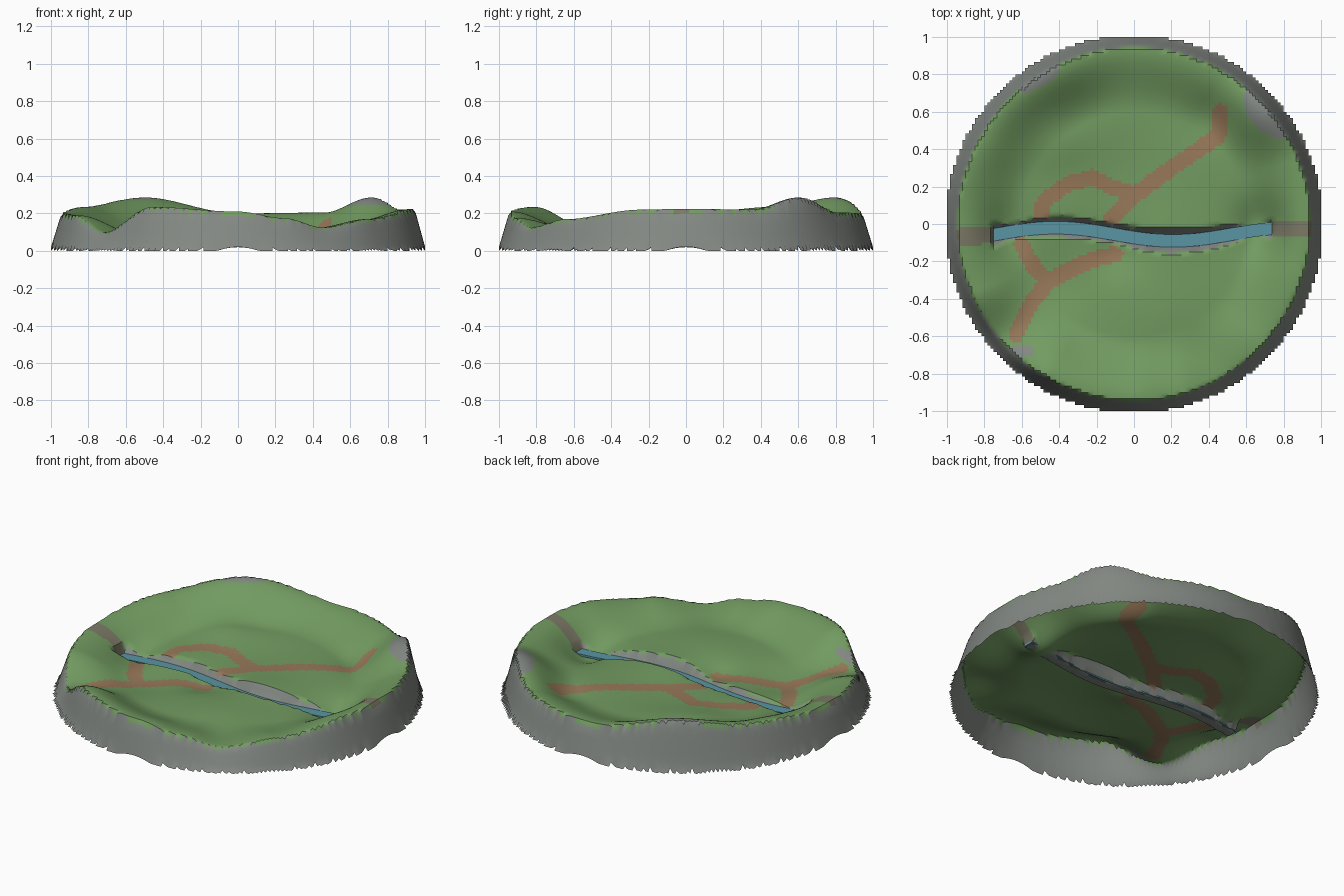
import bpy, bmesh, math
from mathutils import Vector

if "Cube" in bpy.data.objects:
    bpy.data.objects.remove(bpy.data.objects["Cube"])

N = 120                      # grid cells per side
WATER_Z = 0.066
X0, X1 = -0.75, 0.74         # river ends


def material(name, rgb):
    m = bpy.data.materials.new(name)
    m.diffuse_color = (*rgb, 1)
    m.use_nodes = True
    m.node_tree.nodes["Principled BSDF"].inputs["Base Color"].default_value = m.diffuse_color
    return m


def smooth(a, b, t):
    t = min(1, max(0, (t - a) / (b - a)))
    return t * t * (3 - 2 * t)


# rim height by compass angle in degrees
RIM = [(0, .225), (22, .22), (40, .285), (60, .205), (90, .2), (122, .285),
       (150, .235), (180, .2), (203, .19), (221, .1), (241, .235), (270, .21),
       (285, .175), (299, .125), (318, .17), (345, .22), (360, .225)]
# soft hills and hollows inside: x, y, radius, height
HILLS = [(-.42, .45, .2, .045), (-.1, .6, .25, .02), (.2, -.03, .2, .018),
         (.15, -.42, .28, .03), (.45, .6, .15, -.035), (-.45, -.3, .2, -.035),
         (-.72, -.05, .15, -.05), (.72, -.02, .16, -.09), (-.35, .1, .14, .012),
         (.3, .35, .25, .012), (-.1, -.16, .12, -.03)]


def rim(a):
    for (a0, h0), (a1, h1) in zip(RIM, RIM[1:]):
        if a0 <= a <= a1:
            return h0 + (h1 - h0) * smooth(a0, a1, a)


def river_y(x):
    return -.055 + .035 * math.cos(5 * (x + .42))


def ground(x, y):
    r = math.hypot(x, y)
    w = smooth(.6, .93, r)
    h = .1 + (rim(math.degrees(math.atan2(y, x)) % 360) - .1) * w
    for cx, cy, s, k in HILLS:
        h += (1 - w) * k * math.exp(-((x - cx) ** 2 + (y - cy) ** 2) / s ** 2)
    return h


def trench(x, y):            # sloping banks on both sides of the bed
    if not X0 <= x <= X1:
        return 9
    return WATER_Z - .015 + 2 * max(0, abs(y - river_y(x)) - .032)


def height(x, y):
    r = math.hypot(x, y)     # steep skirt down to the base
    return min(ground(x, y), trench(x, y)) * min(1, max(0, (1.006 - r) / .062))


PATHS = [[(.46, .6), (.45, .47), (.2, .3), (0, .15), (-.12, .03)],
         [(0, .16), (-.12, .2), (-.22, .25), (-.36, .21), (-.48, .12), (-.5, .03)],
         [(-.1, -.16), (-.25, -.2), (-.45, -.3), (-.55, -.42), (-.63, -.59)],
         [(-.46, -.3), (-.53, -.24), (-.6, -.11)]]
FORDS = [[(-.93, -.07), (-.76, -.06)], [(.75, -.02), (.93, -.02)]]


def near(p, lines, d):
    for line in lines:
        for a, b in zip(line, line[1:]):
            a, b = Vector(a), Vector(b)
            t = min(1, max(0, (p - a).dot(b - a) / (b - a).length_squared))
            if (p - a - (b - a) * t).length < d:
                return True
    return False


def surface(c):
    """material slot for a face centre: 0 grass, 1 path, 2 rock, 3 dry bed"""
    x, y, p = c.x, c.y, Vector((c.x, c.y))
    if p.length > .945 or trench(x, y) < ground(x, y):
        return 2
    if near(p, FORDS, .045):
        return 3
    if near(p, PATHS, .042):
        return 1
    h = ground(x, y)
    if h > (.245 if x > 0 else .275):
        return 2
    return 2 if ((x + .6) / .07) ** 2 + ((y + .68) / .03) ** 2 < 1 else 0


# terrain with its skirt: round patch of a square grid, open underneath
bm = bmesh.new()
pos = [-1 + 2 * i / N for i in range(N + 1)]
verts = {}


def vert(i, j):
    if (i, j) not in verts:
        x, y = pos[i], pos[j]
        verts[i, j] = bm.verts.new((x, y, height(x, y)))
    return verts[i, j]


for i in range(N):
    for j in range(N):
        quad = [(i, j), (i + 1, j), (i + 1, j + 1), (i, j + 1)]
        if min(math.hypot(pos[a], pos[b]) for a, b in quad) < 1:
            f = bm.faces.new([vert(a, b) for a, b in quad])
            f.material_index = surface(f.calc_center_median())
mesh = bpy.data.meshes.new("terrain")
bm.to_mesh(mesh)
bm.free()
for m in (material("grass", (.17, .33, .12)), material("path", (.31, .19, .10)),
          material("rock", (.23, .25, .23)), material("dry_bed", (.20, .19, .13))):
    mesh.materials.append(m)
terrain = bpy.data.objects.new("terrain", mesh)
bpy.context.collection.objects.link(terrain)

# water: thin winding ribbon in the trench
bm = bmesh.new()
rows = []
for k in range(61):
    x = X0 + (X1 - X0) * k / 60
    rows.append([bm.verts.new((x, river_y(x) + s * .034, z))
                 for s, z in ((-1, WATER_Z), (1, WATER_Z),
                              (1, WATER_Z - .012), (-1, WATER_Z - .012))])
for a, b in zip(rows, rows[1:]):
    for q in range(4):
        n = (q + 1) % 4
        bm.faces.new((a[q], b[q], b[n], a[n]))
bm.faces.new(rows[0])
bm.faces.new(rows[-1][::-1])
bmesh.ops.recalc_face_normals(bm, faces=bm.faces)
mesh = bpy.data.meshes.new("water")
bm.to_mesh(mesh)
bm.free()
mesh.materials.append(material("water", (.10, .30, .37)))
water = bpy.data.objects.new("water", mesh)
bpy.context.collection.objects.link(water)

for o in (terrain, water):
    bpy.ops.object.select_all(action='DESELECT')
    o.select_set(True)
    bpy.context.view_layer.objects.active = o
    bpy.ops.object.shade_smooth_by_angle(angle=math.radians(35))
